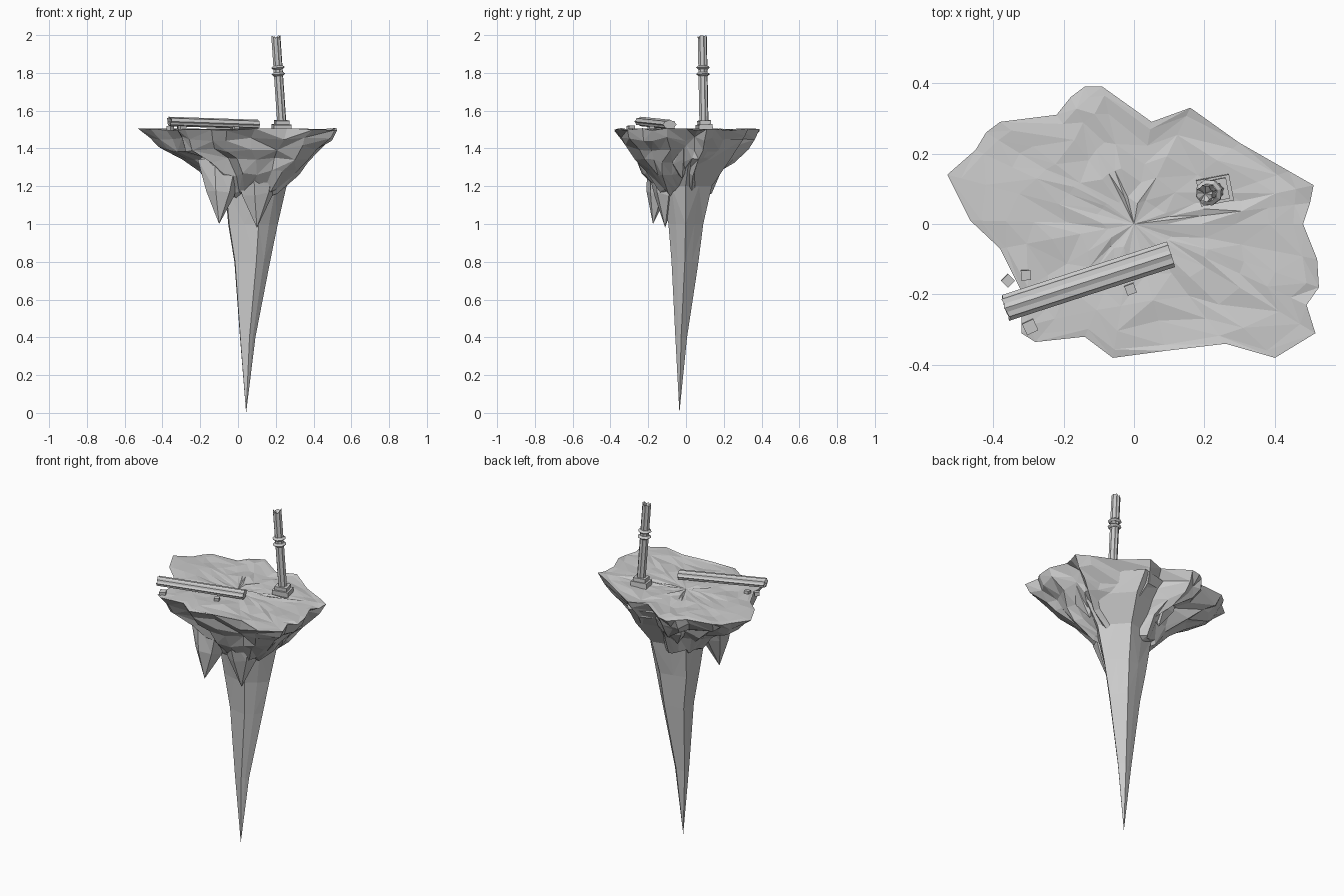
import bpy, bmesh, math, random
from mathutils import Vector, Matrix

random.seed(7)
if "Cube" in bpy.data.objects:
    bpy.data.objects.remove(bpy.data.objects["Cube"], do_unlink=True)

STONE = (0.6, 0.6, 0.6, 1)
stone = bpy.data.materials.new("grey stone")
stone.use_nodes = True
stone.diffuse_color = STONE
stone.node_tree.nodes["Principled BSDF"].inputs["Base Color"].default_value = STONE


def rnd(amount):
    return random.uniform(-amount, amount)


def finish(name, bm, matrix=None):
    bmesh.ops.recalc_face_normals(bm, faces=bm.faces)
    mesh = bpy.data.meshes.new(name)
    bm.to_mesh(mesh)
    bm.free()
    mesh.materials.append(stone)
    obj = bpy.data.objects.new(name, mesh)
    if matrix:
        obj.matrix_world = matrix
    bpy.context.collection.objects.link(obj)
    return obj


def loft(name, rings, matrix=None, facet=False):
    """Skin a stack of rings; a ring of one point closes to a tip."""
    bm = bmesh.new()
    rows = [[bm.verts.new(p) for p in ring] for ring in rings]
    for low, high in zip(rows, rows[1:]):
        n = max(len(low), len(high))
        for i in range(n):
            j = (i + 1) % n
            if len(low) == 1:
                bm.faces.new((low[0], high[i], high[j]))
            elif len(high) == 1:
                bm.faces.new((low[i], low[j], high[0]))
            elif facet and random.random() < 0.5:
                bm.faces.new((low[i], low[j], high[i]))
                bm.faces.new((low[j], high[j], high[i]))
            elif facet:
                bm.faces.new((low[i], low[j], high[j]))
                bm.faces.new((low[i], high[j], high[i]))
            else:
                bm.faces.new((low[i], low[j], high[j], high[i]))
    return finish(name, bm, matrix)


def box(name, centre, size, turn=0, tilt=0):
    bm = bmesh.new()
    bmesh.ops.create_cube(bm, size=1, matrix=Matrix.Diagonal((*size, 1)))
    spin = Matrix.Rotation(math.radians(turn), 4, "Z") @ Matrix.Rotation(math.radians(tilt), 4, "X")
    return finish(name, bm, Matrix.Translation(centre) @ spin)


# Island: ragged shoreline, bumpy top, faceted underside
SHORE = [(-.53, .14), (-.45, .21), (-.42, .26), (-.38, .29), (-.22, .31), (-.18, .36),
         (-.14, .39), (-.09, .39), (.05, .29), (.16, .33), (.3, .23), (.44, .15),
         (.51, .11), (.5, .06), (.48, 0), (.52, -.1), (.525, -.18), (.49, -.23),
         (.515, -.31), (.4, -.38), (.26, -.34), (.09, -.36), (-.06, -.38), (-.14, -.32),
         (-.28, -.335), (-.32, -.31), (-.32, -.19), (-.38, -.07), (-.465, .01)]
TOP = 1.5


def shore_ring(z, x0, x1, y0, y1, rough, lift):
    cx, cy, hx, hy = (x0 + x1) / 2, (y0 + y1) / 2, (x1 - x0) / 2, (y1 - y0) / 2
    ring = []
    for x, y in SHORE:
        k = 1 + rnd(rough)
        ring.append((cx + hx * k * x / .53, cy + hy * k * y / .39, z + rnd(lift)))
    return ring


rings = [[(0, 0, TOP)]]
for s in (.2, .4, .6, .78, .93):
    rings.append(shore_ring(TOP, -.53 * s, .53 * s, -.39 * s, .39 * s, .03, .006))
rings.append([(x, y, TOP + rnd(.008)) for x, y in SHORE])
for level in ((1.455, -.5, .48, -.36, .35), (1.4, -.45, .43, -.31, .31),
              (1.34, -.31, .38, -.27, .25), (1.27, -.2, .31, -.23, .18),
              (1.17, -.12, .22, -.15, .13)):
    rings.append(shore_ring(*level, .07, .018))
rings.append([(.05, -.03, 1.1)])
loft("island_rock", rings, facet=True)

# Long tapering spike, ridged alternately
rings = [[(.043, -.035, 0)]]
wobble = [(.9 if i % 2 else 1.06) + rnd(.05) for i in range(10)]
for z, x0, x1, y0, y1 in ((.4, .008, .088, -.057, .005), (.8, -.025, .16, -.078, .065),
                          (1.0, -.06, .197, -.095, .09), (1.2, -.08, .24, -.14, .135),
                          (1.34, -.16, .34, -.2, .23), (1.45, -.24, .38, -.25, .3)):
    ring = []
    for i, w in enumerate(wobble):
        a = math.tau * i / len(wobble)
        ring.append(((x0 + x1) / 2 + (x1 - x0) / 2 * w * math.cos(a),
                     (y0 + y1) / 2 + (y1 - y0) / 2 * w * math.sin(a), z))
    rings.append(ring)
rings.append([(.05, 0, 1.47)])
loft("rock_spike", rings, facet=True)


# Smaller crags hanging under the island
def crag(name, tip, base, radius):
    tip, base = Vector(tip), Vector(base)
    rings = [[tip]]
    for t, r in ((.5, .68), (1, 1)):
        rings.append([tip.lerp(base, t) + Vector((math.cos(a), .8 * math.sin(a), 0)) * radius * r * (1 + rnd(.12))
                      + Vector((0, 0, rnd(.02)))
                      for a in [math.tau * i / 6 + .3 for i in range(6)]])
    rings.append([base + Vector((0, 0, .06))])
    loft(name, rings, facet=True)


crag("front_crag", (-.1, -.175, 1.0), (-.1, -.12, 1.34), .115)
crag("middle_crag", (.1, -.11, .98), (.11, -.11, 1.32), .12)
crag("left_crag", (.3, -.02, 1.24), (.3, -.04, 1.42), .11)
crag("back_crag", (-.05, .15, 1.24), (-.05, .17, 1.42), .11)


# Fluted columns with broken ends
def axis_matrix(a, b):
    return Matrix.Translation(a) @ (b - a).to_track_quat("Z", "Y").to_matrix().to_4x4()


def column(name, a, b, rx, ry, notch):
    a, b = Vector(a), Vector(b)
    length = (b - a).length
    angles = [math.tau * i / 16 for i in range(16)]

    def section(z, jag):
        return [(rx * k * math.cos(t), ry * k * math.sin(t), z - abs(rnd(jag)))
                for t, k in zip(angles, [1, .84] * 8)]

    rings = [[(0, 0, 0)], section(0, 0), section(length, notch / 2), [(0, 0, length - notch)]]
    loft(name, rings, axis_matrix(a, b))


foot, head = Vector((.232, .095, 1.53)), Vector((.2, .086, 2.0))
column("standing_column", foot, head, .025, .025, .035)
column("fallen_column", (.105, -.086, 1.527), (-.37, -.24, 1.543), .038, .025, .02)

# Collars around the standing column
for i, t in enumerate((.56, .635)):
    ring = lambda r, z: [(r * math.cos(math.tau * k / 8), r * math.sin(math.tau * k / 8), z) for k in range(8)]
    loft("column_collar_%d" % (i + 1),
         [[(0, 0, -.01)], ring(.026, -.01), ring(.038, 0), ring(.026, .01), [(0, 0, .01)]],
         axis_matrix(foot.lerp(head, t), head))

# Stepped plinth
box("plinth_lower", (.23, .096, 1.51), (.095, .075, .034), 11, 3)
box("plinth_upper", (.231, .096, 1.535), (.072, .06, .026), 11, 3)

# Loose rubble
for i, (x, y, size, turn) in enumerate(((-.358, -.161, .028, 45), (-.307, -.145, .028, 3),
                                        (-.295, -.292, .035, 25), (-.01, -.185, .028, 20))):
    box("rubble_%d" % (i + 1), (x, y, 1.507), (size, size, size * .8), turn, 4)
